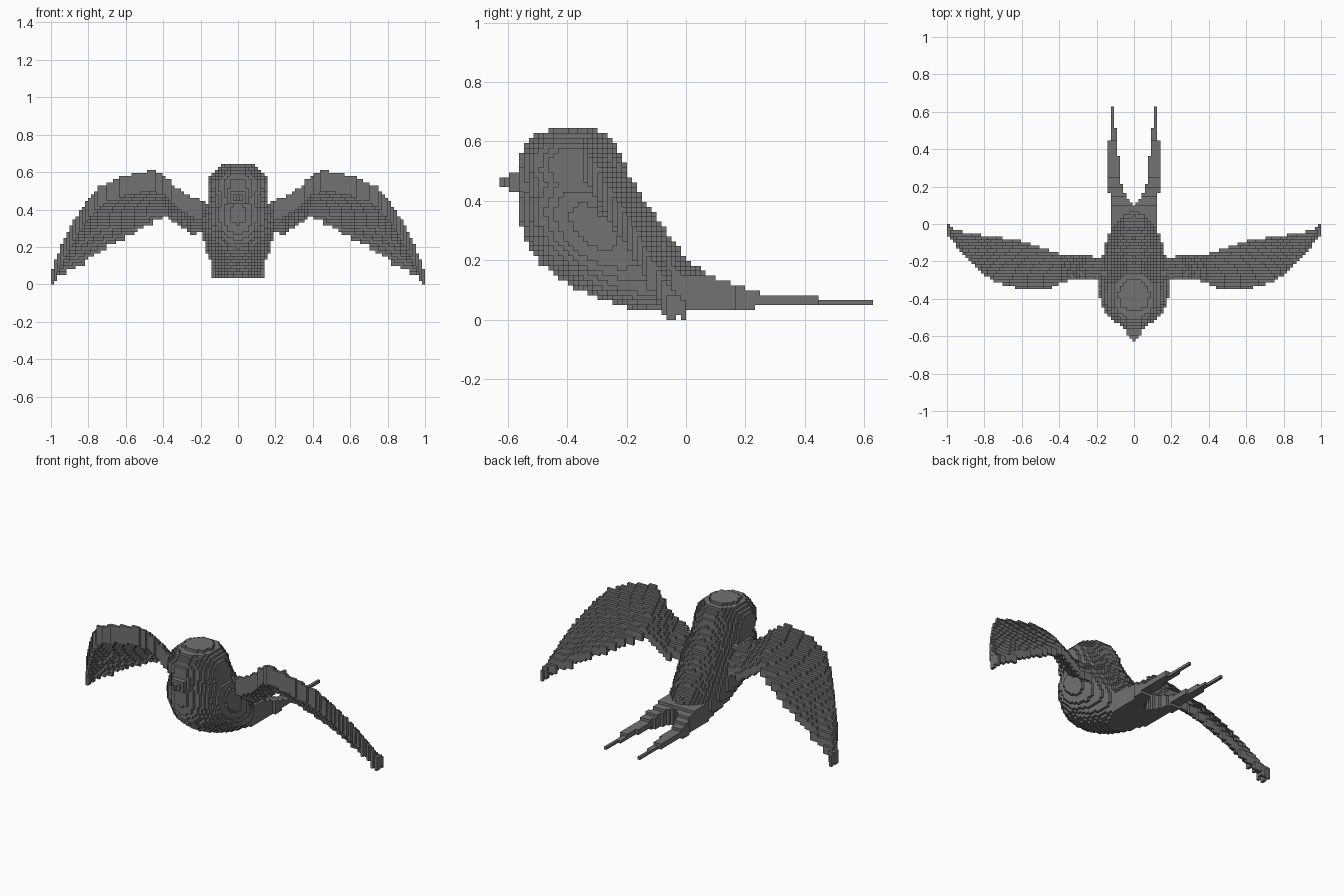
import bpy
import bmesh
from math import floor
from mathutils import Vector

cube = bpy.data.objects.get("Cube")
if cube:
    bpy.data.objects.remove(cube)

STEP = 2 / 121                      # edge of one block
FRONT = -0.628                      # y of the beak tip
COUNT = Vector((121, 76, 39))       # blocks along x, y, z

plumage = bpy.data.materials.new("dark grey plumage")
plumage.use_nodes = True
GREY = (0.17, 0.17, 0.17, 1)
plumage.diffuse_color = GREY
plumage.node_tree.nodes["Principled BSDF"].inputs["Base Color"].default_value = GREY


def sample(table, key):
    """Interpolate the rows of a table sorted by its first column."""
    if not table[0][0] <= key <= table[-1][0]:
        return None
    for low, high in zip(table, table[1:]):
        if key <= high[0]:
            t = (key - low[0]) / (high[0] - low[0])
            return [a + (b - a) * t for a, b in zip(low[1:], high[1:])]


# Oval slices: height, front y, back y, half width
TORSO = [(.03, -.16, .08, .09), (.06, -.25, .1, .12), (.1, -.36, .1, .14),
         (.15, -.44, .07, .157), (.2, -.5, .01, .175), (.25, -.53, -.03, .185),
         (.3, -.55, -.07, .19), (.35, -.56, -.1, .19), (.4, -.56, -.14, .18),
         (.45, -.55, -.17, .16)]
HEAD = [(.45, -.55, -.17, .16), (.5, -.56, -.2, .165), (.55, -.56, -.215, .162),
        (.59, -.54, -.235, .145), (.62, -.51, -.26, .115), (.645, -.45, -.31, .07)]
# Tail: y, inner x, outer x, underside, top
TAIL = [(-.05, 0, .13, .03, .15), (.07, 0, .12, .03, .15), (.1, 0, .12, .03, .14),
        (.16, .05, .13, .03, .12), (.21, .065, .147, .035, .1),
        (.25, .075, .147, .05, .09), (.4, .085, .137, .05, .083),
        (.46, .095, .13, .05, .07), (.63, .107, .127, .05, .066)]
# Wing: distance out, front y, back y, underside, top
WING = [(.15, -.28, -.18, .26, .44), (.25, -.3, -.17, .265, .47),
        (.3, -.29, -.16, .29, .5), (.4, -.32, -.16, .355, .59),
        (.46, -.345, -.14, .32, .615), (.6, -.35, -.09, .24, .59),
        (.75, -.31, -.065, .155, .53), (.85, -.23, -.055, .09, .4),
        (.93, -.14, -.04, .045, .25), (.97, -.09, -.025, .025, .14),
        (1, -.05, 0, 0, .06)]


def oval_slices(table):
    def inside(x, y, z):
        row = sample(table, z)
        if row is None:
            return False
        front, back, width = row
        depth = (back - front) / 2
        return (x / width) ** 2 + ((y - front - depth) / depth) ** 2 < 1
    return inside


def beak(x, y, z):
    reach = (y - FRONT) / 0.1
    return 0 < reach < 1 and abs(x) < 0.01 + 0.06 * reach and abs(z - 0.465) < 0.01 + 0.045 * reach


def forked_tail(x, y, z):
    row = sample(TAIL, y)
    if row is None:
        return False
    inner, outer, bottom, top = row
    return inner <= abs(x) < outer and bottom < z < top


def wing(side):
    """Swept sheet falling from a thick leading edge to a thin trailing edge."""
    def inside(x, y, z):
        row = sample(WING, x * side)
        if row is None:
            return False
        front, back, bottom, top = row
        t = (y - front) / (back - front)
        if not 0 <= t <= 1:
            return False
        thick = min(0.11 - 0.06 * t, top - bottom)
        upper = top + (bottom + thick - top) * t
        return upper - thick <= z <= upper
    return inside


PARTS = {"torso": oval_slices(TORSO), "head": oval_slices(HEAD), "beak": beak,
         "forked_tail": forked_tail, "left_wing": wing(1), "right_wing": wing(-1)}

# Give every filled block to the first part that contains it
owner = {}
for i in range(int(COUNT.x)):
    x = (i + 0.5) * STEP - 1
    for j in range(int(COUNT.y)):
        y = (j + 0.5) * STEP + FRONT
        for k in range(int(COUNT.z)):
            z = (k + 0.5) * STEP
            for name, inside in PARTS.items():
                if inside(x, y, z):
                    owner[i, j, k] = name
                    break


def build_part(name):
    """Make the outer block faces of one part."""
    bm = bmesh.new()
    corners = {}

    def corner(point):
        key = tuple(floor(c + 0.5) for c in point)
        if key not in corners:
            corners[key] = bm.verts.new(Vector(key) * STEP + Vector((-1, FRONT, 0)))
        return corners[key]

    for cell, part in owner.items():
        if part != name:
            continue
        centre = Vector(cell) + Vector((0.5, 0.5, 0.5))
        for axis in range(3):
            for sign in (-1, 1):
                normal = Vector((0, 0, 0))
                normal[axis] = sign
                if tuple(int(a + b) for a, b in zip(cell, normal)) in owner:
                    continue
                u = Vector((0, 0, 0))
                u[(axis + 1) % 3] = 1
                v = normal.cross(u)
                ring = [u + v, v - u, -u - v, u - v]
                bm.faces.new([corner(centre + (normal + r) / 2) for r in ring])
    mesh = bpy.data.meshes.new(name)
    bm.to_mesh(mesh)
    bm.free()
    mesh.materials.append(plumage)
    bpy.context.collection.objects.link(bpy.data.objects.new(name, mesh))


for name in PARTS:
    build_part(name)
